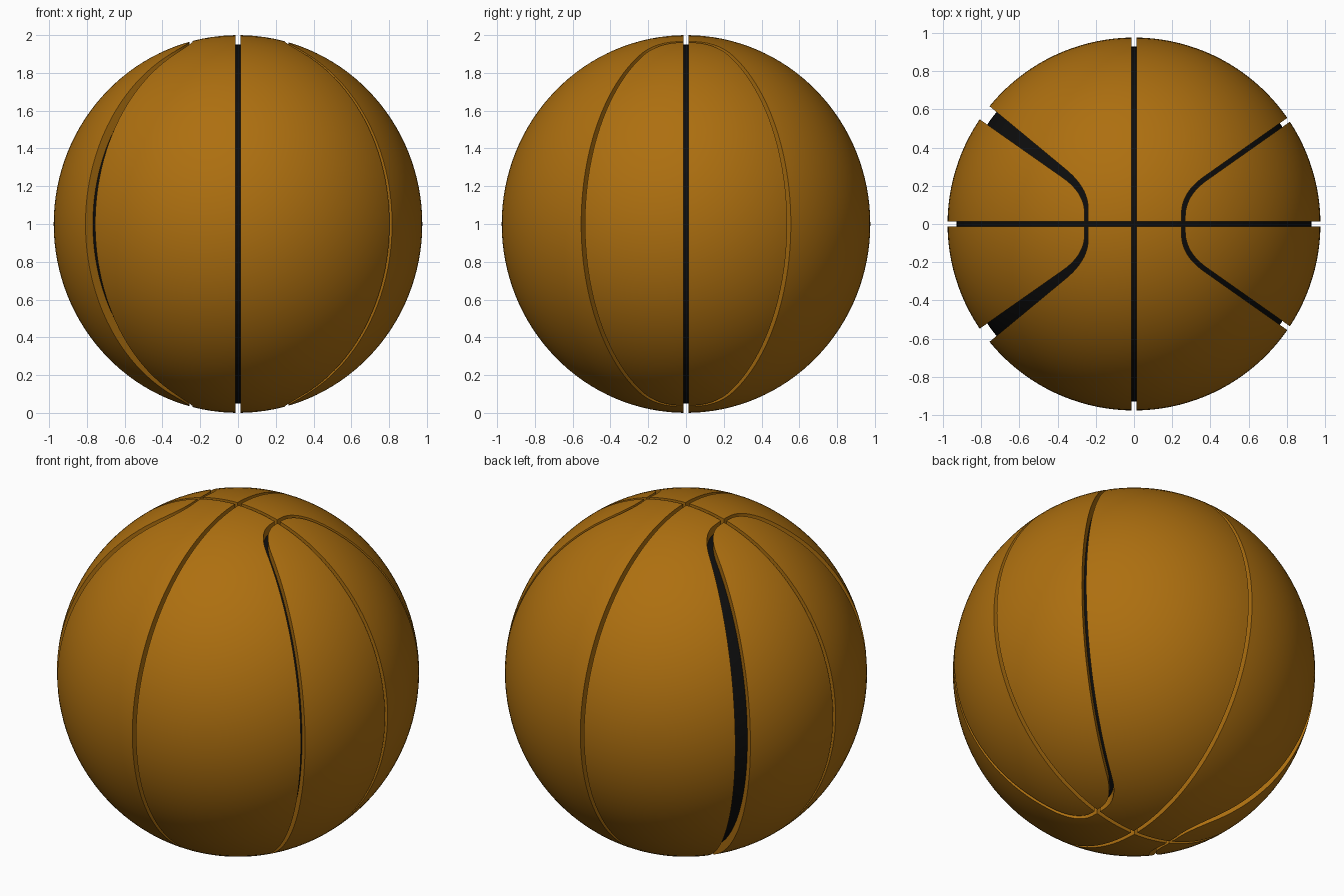
import bpy, bmesh, math
from mathutils import Vector

if "Cube" in bpy.data.objects:
    bpy.data.objects.remove(bpy.data.objects["Cube"])

RX, RZ = 0.976, 1.0


def material(name, col):
    m = bpy.data.materials.new(name)
    m.diffuse_color = (*col, 1)
    m.use_nodes = True
    m.node_tree.nodes["Principled BSDF"].inputs["Base Color"].default_value = m.diffuse_color
    return m


def ball(name, f):
    bpy.ops.mesh.primitive_uv_sphere_add(segments=128, ring_count=64, radius=1, location=(0, 0, 1))
    o = bpy.context.object
    o.name = name
    for v in o.data.vertices:
        v.co = (v.co.x * RX * f, v.co.y * RX * f, v.co.z * RZ * f)
    return o


def slab(name, sx, sy):
    bpy.ops.mesh.primitive_cube_add(size=1, location=(0, 0, 1))
    o = bpy.context.object
    o.name = name
    for v in o.data.vertices:
        v.co = (v.co.x * sx, v.co.y * sy, v.co.z * 2.4)
    return o


def seam_edge(cx, cy, slope):
    """One edge of a seam in plan: straight, rounded corner, straight, mirrored in y."""
    a, c = Vector((cx, cy - 0.11)), Vector((cx, cy))
    b = Vector((cx + 0.115, cy + 0.115 * slope))
    half = [a * (1 - t) ** 2 + c * 2 * t * (1 - t) + b * t * t for t in [i / 12 for i in range(13)]]
    half.append(Vector((1.15, cy + (1.15 - cx) * slope)))
    return [Vector((p.x, -p.y)) for p in reversed(half)] + half


def seam_cutter(name, outer, inner, side):
    """Vertical prism between two plan edges."""
    bm = bmesh.new()
    rings = []
    for p, q in zip(seam_edge(*outer), seam_edge(*inner)):
        rings.append([bm.verts.new((side * v.x, v.y, z))
                      for v, z in ((p, -0.2), (q, -0.2), (q, 2.2), (p, 2.2))])
    for r, s in zip(rings, rings[1:]):
        for i in range(4):
            j = (i + 1) % 4
            bm.faces.new((r[i], r[j], s[j], s[i]))
    bm.faces.new(rings[0])
    bm.faces.new(rings[-1])
    bmesh.ops.recalc_face_normals(bm, faces=bm.faces)
    me = bpy.data.meshes.new(name)
    bm.to_mesh(me)
    bm.free()
    o = bpy.data.objects.new(name, me)
    bpy.context.collection.objects.link(o)
    return o


# Outer leather skin, hollowed and cut into panels
panels = ball("panels", 1.0)
cutters = [
    ball("hollow_cutter", 0.93),
    slab("cross_cutter_x", 0.024, 2.4),
    slab("cross_cutter_y", 2.4, 0.024),
    seam_cutter("right_seam_cutter", (0.268, 0.149, 0.705), (0.249, 0.165, 0.705), 1),
    seam_cutter("left_seam_cutter", (0.258, 0.162, 0.702), (0.240, 0.189, 0.828), -1),
]
for c in cutters:
    m = panels.modifiers.new(c.name, 'BOOLEAN')
    m.operation = 'DIFFERENCE'
    m.solver = 'EXACT'
    m.object = c

# Bake the cuts and drop the helpers
deps = bpy.context.evaluated_depsgraph_get()
baked = bpy.data.meshes.new_from_object(panels.evaluated_get(deps))
panels.modifiers.clear()
panels.data = baked
for c in cutters:
    bpy.data.objects.remove(c)
panels.data.materials.clear()
panels.data.materials.append(material("orange_leather", (0.42, 0.16, 0.005)))

# Black core seen through the grooves
core = ball("core", 0.951)
core.data.materials.append(material("black_rubber", (0.004, 0.004, 0.004)))

for o in (panels, core):
    bpy.ops.object.select_all(action='DESELECT')
    o.select_set(True)
    bpy.context.view_layer.objects.active = o
    bpy.ops.object.shade_smooth_by_angle(angle=math.radians(30))
